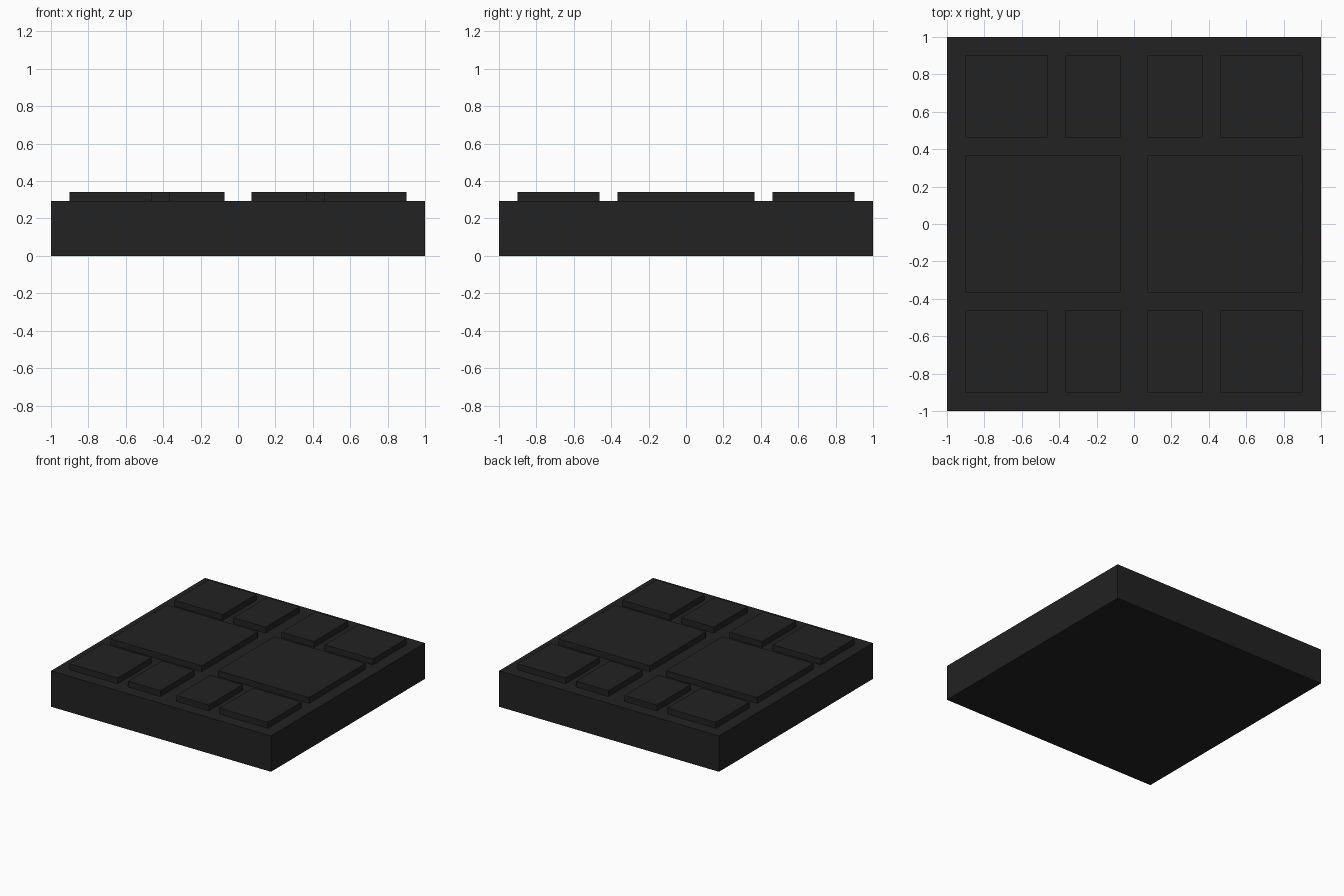
import bpy

# Remove the default object
cube = bpy.data.objects.get("Cube")
if cube:
    bpy.data.objects.remove(cube, do_unlink=True)

# Single dark material
charcoal = bpy.data.materials.new("charcoal")
charcoal.use_nodes = True
COLOUR = (0.016, 0.016, 0.016, 1.0)
charcoal.diffuse_color = COLOUR
charcoal.node_tree.nodes["Principled BSDF"].inputs["Base Color"].default_value = COLOUR


def box(name, x, y, z):
    """Flat-shaded box spanning the (min, max) pairs x, y and z."""
    spans = (x, y, z)
    bpy.ops.mesh.primitive_cube_add(size=1, location=[(a + b) / 2 for a, b in spans])
    obj = bpy.context.object
    obj.name = name
    obj.scale = [b - a for a, b in spans]
    bpy.ops.object.transform_apply(location=False, rotation=False, scale=True)
    obj.data.materials.append(charcoal)
    return obj


BASE_TOP = 0.294
PANEL_Z = (BASE_TOP - 0.01, 0.342)   # panels sink slightly into the slab

# Base slab
box("base_slab", (-1, 1), (-1, 1), (0, BASE_TOP))

# Raised panels of one quarter: name, x span, y span
INNER, OUTER, MIDDLE = (0.073, 0.367), (0.463, 0.902), (-0.367, 0.367)
corner_panels = [("inner_panel", INNER), ("corner_panel", OUTER)]


def flip(span, sign):
    return span if sign > 0 else (-span[1], -span[0])


# Mirror the panels to both sides, front and back
for sx, side in ((1, "left"), (-1, "right")):
    box(f"large_panel_{side}", flip((0.073, 0.902), sx), MIDDLE, PANEL_Z)
    for sy, end in ((1, "back"), (-1, "front")):
        for name, x in corner_panels:
            box(f"{name}_{end}_{side}", flip(x, sx), flip(OUTER, sy), PANEL_Z)
